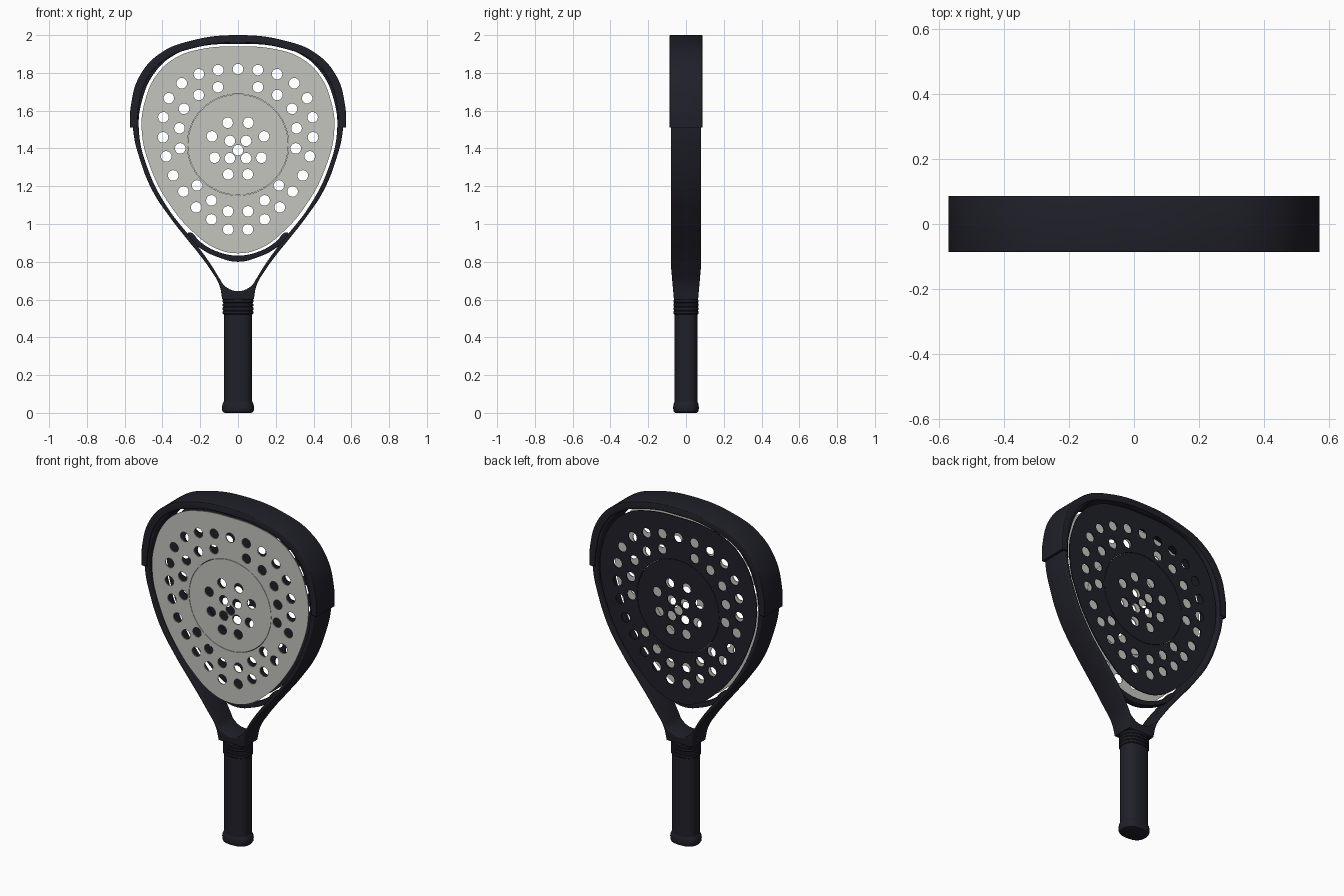
import bpy, bmesh, math

if "Cube" in bpy.data.objects:
    bpy.data.objects.remove(bpy.data.objects["Cube"])


def material(name, rgb):
    m = bpy.data.materials.new(name)
    m.use_nodes = True
    m.diffuse_color = (*rgb, 1)
    bsdf = m.node_tree.nodes["Principled BSDF"]
    bsdf.inputs["Base Color"].default_value = (*rgb, 1)
    bsdf.inputs["Roughness"].default_value = 0.6
    return m


charcoal = material("charcoal", (0.014, 0.014, 0.022))
pale_grey = material("pale_grey", (0.55, 0.56, 0.51))


def mirrored(half):
    """Close a half outline that starts on the centre line."""
    return half + [(-x, z) for x, z in reversed(half) if x > 0]


def circle(cx, cz, r, n=20):
    return [(cx + r * math.cos(math.tau * i / n), cz + r * math.sin(math.tau * i / n))
            for i in range(n)]


def finish(ob, mat, angle=35):
    ob.data.materials.clear()
    ob.data.materials.append(mat)
    bpy.ops.object.select_all(action='DESELECT')
    ob.select_set(True)
    bpy.context.view_layer.objects.active = ob
    bpy.ops.object.shade_smooth_by_angle(angle=math.radians(angle))


def slab(name, mat, smooth, rounds=(), y=0.0, depth=0.08, bevel=0.0, corners=()):
    """Filled outline in the xz plane, with nested outlines as openings."""
    cu = bpy.data.curves.new(name, 'CURVE')
    cu.dimensions = '2D'
    cu.fill_mode = 'BOTH'
    cu.extrude = depth - bevel
    cu.bevel_depth = bevel
    cu.bevel_resolution = 2
    cu.offset = -bevel
    for pts in smooth:
        sp = cu.splines.new('BEZIER')
        sp.bezier_points.add(len(pts) - 1)
        sp.use_cyclic_u = True
        sp.resolution_u = 8
        for bp, (x, z) in zip(sp.bezier_points, pts):
            bp.co = (x, z, 0)
            kind = 'VECTOR' if (abs(x), z) in corners else 'AUTO'
            bp.handle_left_type = bp.handle_right_type = kind
    for pts in rounds:
        sp = cu.splines.new('POLY')
        sp.points.add(len(pts) - 1)
        sp.use_cyclic_u = True
        for p, (x, z) in zip(sp.points, pts):
            p.co = (x, z, 0, 1)
    ob = bpy.data.objects.new(name, cu)
    bpy.context.collection.objects.link(ob)
    ob.rotation_euler.x = math.pi / 2
    ob.location.y = y
    bpy.ops.object.select_all(action='DESELECT')
    ob.select_set(True)
    bpy.context.view_layer.objects.active = ob
    bpy.ops.object.convert(target='MESH')
    bpy.ops.object.transform_apply(location=True, rotation=True, scale=True)
    bm = bmesh.new()
    bm.from_mesh(ob.data)
    bmesh.ops.remove_doubles(bm, verts=bm.verts, dist=0.0001)
    bmesh.ops.recalc_face_normals(bm, faces=bm.faces)
    bm.to_mesh(ob.data)
    bm.free()
    finish(ob, mat)
    return ob


# Frame: teardrop rim whose arms run down to the handle
rim_outer = [(0, 1.985), (.25, 1.955), (.41, 1.89), (.51, 1.77), (.555, 1.6), (.553, 1.48),
             (.525, 1.36), (.455, 1.18), (.36, 1.035), (.27, .92), (.2, .833), (.145, .757),
             (.1, .68), (.083, .6)]
rim_inner = [(0, 1.953), (.2, 1.94), (.34, 1.893), (.442, 1.8), (.505, 1.665), (.525, 1.5),
             (.475, 1.285), (.372, 1.085), (.26, .94), (.212, .88), (.14, .78), (.1, .715),
             (.068, .67), (0, .645)]
frame = slab("frame", charcoal, [mirrored(rim_outer), mirrored(rim_inner)],
             depth=0.08, bevel=0.006, corners=[(.083, .6)])
for v in frame.data.vertices:
    t = min(max((0.78 - v.co.z) / 0.18, 0), 1)
    v.co.y *= 1 - 0.2 * t

# Bumper guard over the top of the frame
bumper = [(0, 2.0), (.25, 1.97), (.41, 1.905), (.52, 1.785), (.568, 1.62), (.572, 1.51),
          (.535, 1.51), (.529, 1.6), (.487, 1.755), (.395, 1.865), (.24, 1.93), (0, 1.96)]
slab("bumper_guard", charcoal, [mirrored(bumper)], depth=0.087, bevel=0.004,
     corners=[(.572, 1.51), (.535, 1.51)])

# Slim bridge between face and throat
bridge = [(0, .80), (.11, .826), (.2, .872), (.27, .935), (.262, .955), (.2, .905),
          (.12, .858), (0, .833)]
slab("throat_bridge", charcoal, [mirrored(bridge)], depth=0.02, bevel=0.004)

# Perforated hitting faces, each with a separate round centre panel
face = [(0, 1.94), (.2, 1.925), (.33, 1.88), (.43, 1.79), (.49, 1.66), (.51, 1.5),
        (.462, 1.295), (.36, 1.10), (.23, .95), (.12, .872), (0, .845)]
outer_holes = [(0, 1.82), (.105, 1.815), (.207, 1.793), (.298, 1.745), (.366, 1.666),
               (.395, 1.565), (.397, 1.459), (.38, 1.358), (.343, 1.257), (.289, 1.172),
               (.221, 1.088), (.141, 1.024), (.052, .971), (.106, 1.724), (.208, 1.683),
               (.286, 1.61), (.31, 1.507), (.306, 1.4), (.217, 1.204), (.141, 1.125),
               (.053, 1.067)]
inner_holes = [(0, 1.391), (.055, 1.536), (.138, 1.464), (.043, 1.44), (.043, 1.348),
               (.124, 1.351), (.052, 1.263)]


def hole_rings(centres):
    return [circle(x, z, 0.028) for x, z in mirrored(centres)]


for side, y, mat in (("front", -0.07, pale_grey), ("back", 0.07, charcoal)):
    slab(side + "_face", mat, [mirrored(face)],
         [circle(0, 1.42, 0.2685, 64)] + hole_rings(outer_holes), y=y, depth=0.003)
    slab(side + "_centre_panel", mat, [],
         [circle(0, 1.42, 0.2665, 64)] + hole_rings(inner_holes), y=y, depth=0.003)


def lofted(name, rows, flat=0.82, n=40):
    """Stack of rounded, flattened sections given as (half width, height)."""
    bm = bmesh.new()
    rings = []
    for r, z in rows:
        ring = []
        for i in range(n):
            c, s = math.cos(math.tau * i / n), math.sin(math.tau * i / n)
            ring.append(bm.verts.new((r * math.copysign(abs(c) ** 0.8, c),
                                      r * flat * math.copysign(abs(s) ** 0.8, s), z)))
        rings.append(ring)
    for a, b in zip(rings, rings[1:]):
        for i in range(n):
            j = (i + 1) % n
            bm.faces.new((a[i], a[j], b[j], b[i]))
    bm.faces.new(rings[0][::-1])
    bm.faces.new(rings[-1])
    me = bpy.data.meshes.new(name)
    bm.to_mesh(me)
    bm.free()
    ob = bpy.data.objects.new(name, me)
    bpy.context.collection.objects.link(ob)
    finish(ob, charcoal)


# Handle: butt cap, grip and ribbed collar
lofted("butt_cap", [(.07, 0), (.079, .004), (.084, .015), (.085, .03), (.082, .048), (.075, .06)],
       flat=0.8)
lofted("grip", [(.075, .05), (.075, .53)])
ribs = []
for k in range(4):
    z = 0.522 + k * 0.02
    ribs += [(.077, z), (.081, z + .004), (.081, z + .015), (.077, z + .019)]
lofted("collar", ribs + [(.074, .608)])
